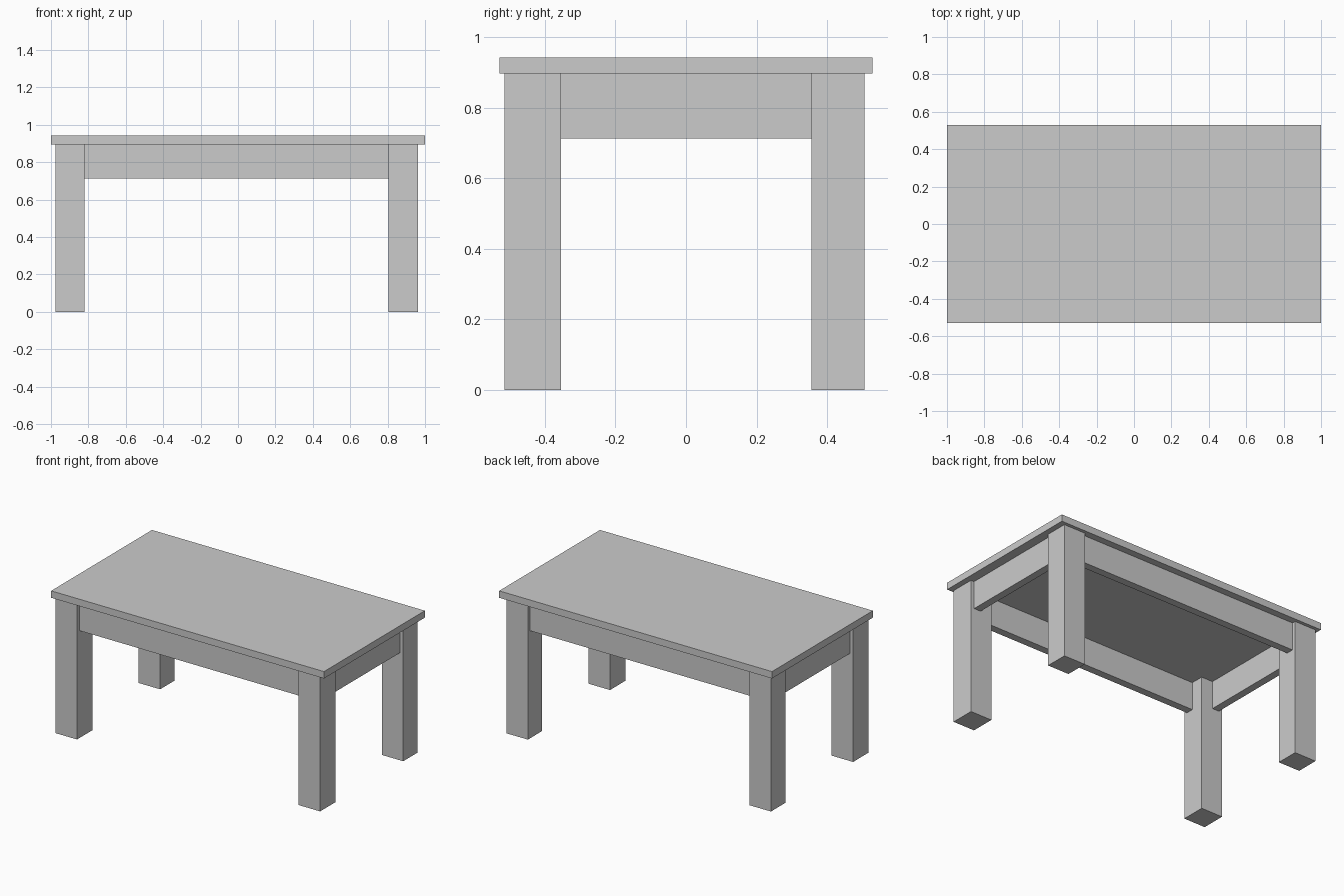
import bpy

if "Cube" in bpy.data.objects:
    bpy.data.objects.remove(bpy.data.objects["Cube"])


def box(name, x0, x1, y0, y1, z0, z1):
    """Add an axis-aligned box spanning the given limits."""
    bpy.ops.mesh.primitive_cube_add(
        size=1, location=((x0 + x1) / 2, (y0 + y1) / 2, (z0 + z1) / 2))
    ob = bpy.context.object
    ob.name = name
    ob.scale = (x1 - x0, y1 - y0, z1 - z0)
    bpy.ops.object.transform_apply(location=False, rotation=False, scale=True)
    return ob


TOP, UNDER, RAIL = 0.942, 0.896, 0.712   # heights of top, its underside, rail bottom
INSET, THICK = 0.024, 0.05               # rail setback from leg faces, rail thickness

# Outer and inner limits of the legs on each side
LEFT, RIGHT = (-0.977, -0.82), (0.805, 0.962)
FRONT, BACK = (-0.514, -0.354), (0.356, 0.506)

# Table top
box("table_top", -1, 1, -0.528, 0.528, UNDER, TOP)

# Four square legs
for yname, ys in (("front", FRONT), ("back", BACK)):
    for xname, xs in (("left", LEFT), ("right", RIGHT)):
        box(f"{yname}_{xname}_leg", *xs, *ys, 0, UNDER)

# Long rails between the legs
yf, yb = FRONT[0] + INSET, BACK[1] - INSET
box("front_rail", LEFT[1], RIGHT[0], yf, yf + THICK, RAIL, UNDER)
box("back_rail", LEFT[1], RIGHT[0], yb - THICK, yb, RAIL, UNDER)

# Short rails at the ends
xl, xr = LEFT[0] + INSET, RIGHT[1] - INSET
box("left_rail", xl, xl + THICK, FRONT[1], BACK[0], RAIL, UNDER)
box("right_rail", xr - THICK, xr, FRONT[1], BACK[0], RAIL, UNDER)
